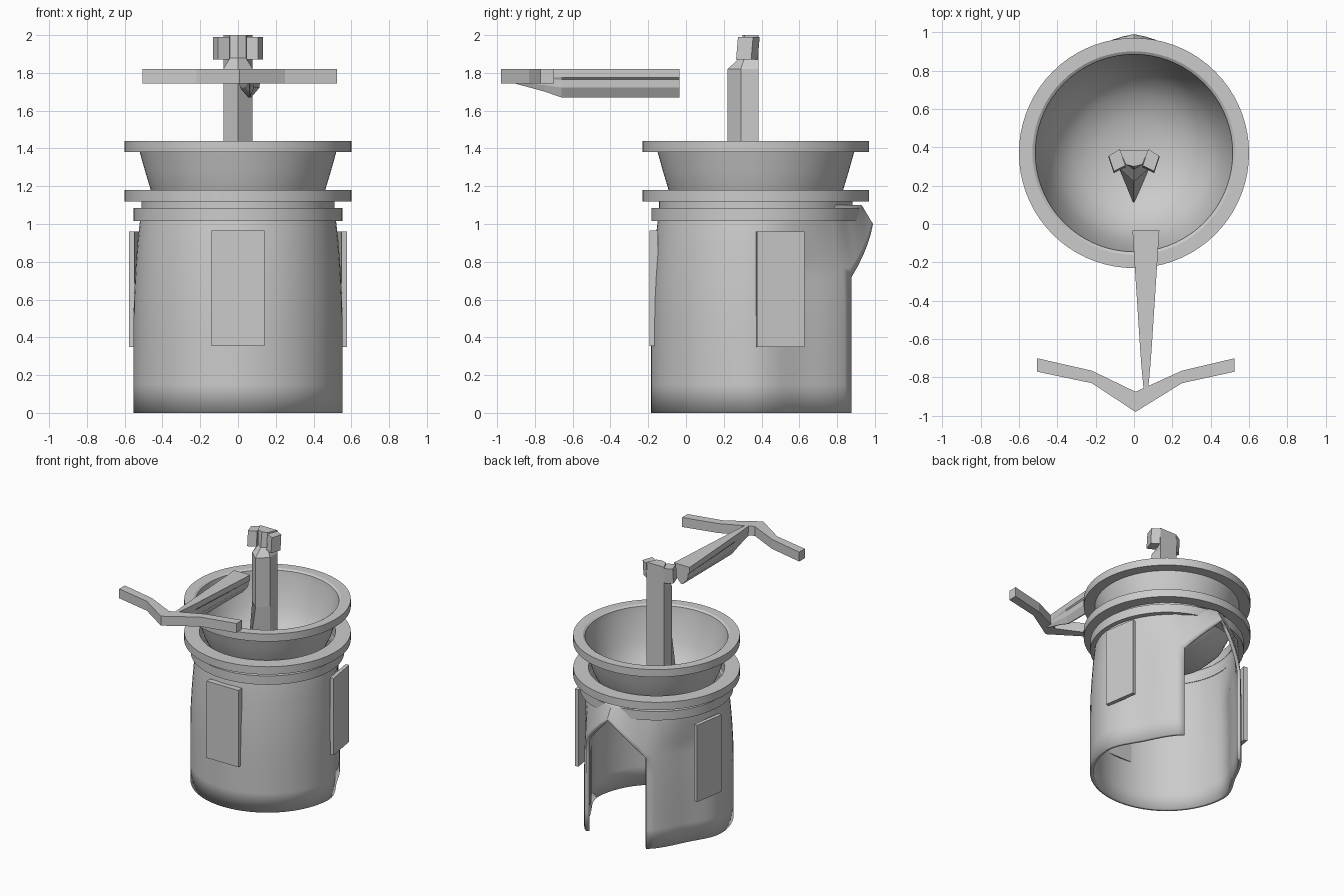
import bpy, bmesh, math
from mathutils import Matrix

if "Cube" in bpy.data.objects:
    bpy.data.objects.remove(bpy.data.objects["Cube"])

CY = 0.37  # stove axis in y
metal = bpy.data.materials.new("grey_metal")
metal.diffuse_color = (0.6, 0.6, 0.6, 1)
metal.use_nodes = True
metal.node_tree.nodes["Principled BSDF"].inputs["Base Color"].default_value = metal.diffuse_color


def make(name, verts, faces, smooth=False):
    me = bpy.data.meshes.new(name)
    me.from_pydata(verts, [], faces)
    bm = bmesh.new()
    bm.from_mesh(me)
    loose = [v for v in bm.verts if not v.link_faces]
    bmesh.ops.delete(bm, geom=loose, context='VERTS')
    bmesh.ops.remove_doubles(bm, verts=bm.verts, dist=1e-5)
    bmesh.ops.recalc_face_normals(bm, faces=bm.faces)
    bm.to_mesh(me)
    bm.free()
    me.materials.append(metal)
    ob = bpy.data.objects.new(name, me)
    bpy.context.collection.objects.link(ob)
    if smooth:
        bpy.ops.object.select_all(action='DESELECT')
        ob.select_set(True)
        bpy.context.view_layer.objects.active = ob
        bpy.ops.object.shade_smooth_by_angle(angle=math.radians(32))
    return ob


def loft(name, sections):
    """Join equal-length closed sections and cap both ends."""
    n = len(sections[0])
    verts = [p for s in sections for p in s]
    faces = [(i * n + j, i * n + (j + 1) % n, (i + 1) * n + (j + 1) % n, (i + 1) * n + j)
             for i in range(len(sections) - 1) for j in range(n)]
    faces += [tuple(range(n)), tuple(range(len(verts) - n, len(verts)))]
    return make(name, verts, faces)


def lathe(name, profile, seg=72):
    """Revolve a closed (radius, z) profile about the stove axis."""
    n = len(profile)
    verts = [(r * math.cos(a), CY + r * math.sin(a), z)
             for a in (2 * math.pi * i / seg for i in range(seg)) for r, z in profile]
    faces = [(i * n + j, i * n + (j + 1) % n, (i + 1) % seg * n + (j + 1) % n, (i + 1) % seg * n + j)
             for i in range(seg) for j in range(n)]
    return make(name, verts, faces, True)


def box(name, loc, size, rot=0.0):
    x, y, z = (s / 2 for s in size)
    ob = loft(name, [[(-x, -y, k), (x, -y, k), (x, y, k), (-x, y, k)] for k in (-z, z)])
    ob.data.transform(Matrix.Translation(loc) @ Matrix.Rotation(rot, 4, 'Z'))
    return ob


def interp(table, x):
    for (x0, y0), (x1, y1) in zip(table, table[1:]):
        if x <= x1:
            return y0 + (y1 - y0) * (x - x0) / (x1 - x0)
    return table[-1][1]


# Stove body: open shell with a doorway and a peaked hood at the back
HALF = 27.5
LOW, TOP = 0.72, 1.10
wall = [(0, .555), (.5, .555), (.65, .551), (.8, .541), (.9, .533), (1.0, .522), (1.1, .505)]


def body_radius(phi, z, t):
    r = interp(wall, z)
    a = abs(phi)
    if HALF < a < 95:  # flattened flank beside the doorway
        fade = min(1, max(0, (1.05 - z) / 0.3))
        r -= 0.055 * fade * math.sin(math.pi * (a - HALF) / (95 - HALF)) ** 2
    edge = interp([(0, .62), (HALF, .572)], a) if a <= HALF else 0
    if a <= HALF:  # hood flares out to the doorway edge
        top = interp([(0, .56), (HALF, .512)], a)
        if t >= 0:
            return edge + (top - edge) * t
        return edge
    return r + 0.017 * max(0, 1 - (a - HALF) / 12)


phis = [-HALF + 5.5 * i for i in range(11)]
phis += [HALF + 305 / 56 * i for i in range(1, 56)]
low_z = [0, .15, .3, .45, .6]
ts = [i / 8 for i in range(9)]
verts, rows = [], len(low_z) + len(ts)
for p in phis:
    q = p if p <= 180 else p - 360
    ang = math.radians(90 - q)
    lip = interp([(0, 1.0), (HALF, LOW)], abs(q)) if abs(q) <= HALF else LOW
    for z, t in [(z, -1) for z in low_z] + [(lip + (TOP - lip) * t, t) for t in ts]:
        r = body_radius(q, z, t)
        verts.append((r * math.cos(ang), CY + r * math.sin(ang), z))
faces = []
for i in range(len(phis)):
    k = (i + 1) % len(phis)
    for j in range(rows - 1):
        if i < 10 and j < len(low_z):
            continue  # doorway
        faces.append((i * rows + j, k * rows + j, k * rows + j + 1, i * rows + j + 1))
body = make("stove_body", verts, faces, True)
mod = body.modifiers.new("thickness", 'SOLIDIFY')
mod.thickness = 0.025
mod.offset = -1

# Stepped collar and lower rim
lathe("stove_collar", [(.49, 1.015), (.553, 1.015), (.553, 1.085), (.512, 1.085), (.512, 1.118),
                       (.6, 1.118), (.6, 1.18), (.49, 1.18)])

# Bowl with flanged rim
lathe("bowl", [(.6, 1.38), (.6, 1.44), (.53, 1.44), (.515, 1.43), (.508, 1.38), (.48, 1.28),
               (.45, 1.18), (.40, 1.08), (.31, .99), (.18, .93), (0, .91),
               (0, .90), (.185, .92), (.32, .98), (.41, 1.07), (.462, 1.18), (.492, 1.28), (.52, 1.38)])

# Thin panels on the front and both sides
box("front_panel", (0, -.172, .66), (.28, .045, .61))
for s, side in ((1, "right"), (-1, "left")):
    box(side + "_panel", (s * .543, .50, .655), (.03, .255, .61), s * math.radians(9))

# Post with a ridged front, flaring inside the bowl and chamfered at the top


def post_section(z, half, side_y, ridge_y):
    return [(-.076, .385, z), (.076, .385, z), (half, side_y, z), (0, ridge_y, z), (-half, side_y, z)]


loft("post", [post_section(.92, .078, .29, .10), post_section(1.43, .078, .29, .22),
              post_section(1.82, .078, .29, .22), post_section(1.88, .042, .31, .285),
              post_section(2.0, .042, .31, .30)])

# Angled blocks at the post head
for s, side in ((1, "right"), (-1, "left")):
    xy = [(.045, .30), (.105, .27), (.132, .35), (.075, .385)]
    loft(side + "_head_block", [[(s * x, y - dy, z) for x, y in xy]
                                for z, dy in ((1.87, .005), (1.99, -.005))])

# Tapered lever with a keel underneath


def lever_section(y, w, keel):
    half = [(.07, 1.82), (.07, 1.775), (.055, 1.765), (.052, 1.722), (.008, 1.67)]
    half = [(x * w, 1.76 - (1.76 - z) * keel if z < 1.76 else z) for x, z in half]
    return [(.062 + x, y, z) for x, z in half] + [(.062 - x, y, z) for x, z in reversed(half)]


loft("lever", [lever_section(-.90, .12, .2), lever_section(-.75, .32, .65),
               lever_section(-.66, .42, 1), lever_section(-.035, 1, 1)])

# Bent cross handle
bends = [(-.505, -.77, -.70), (-.22, -.83, -.765), (.008, -.98, -.875), (.25, -.83, -.765), (.525, -.77, -.70)]
loft("handle", [[(x, a, 1.745), (x, b, 1.745), (x, b, 1.82), (x, a, 1.82)] for x, a, b in bends])
